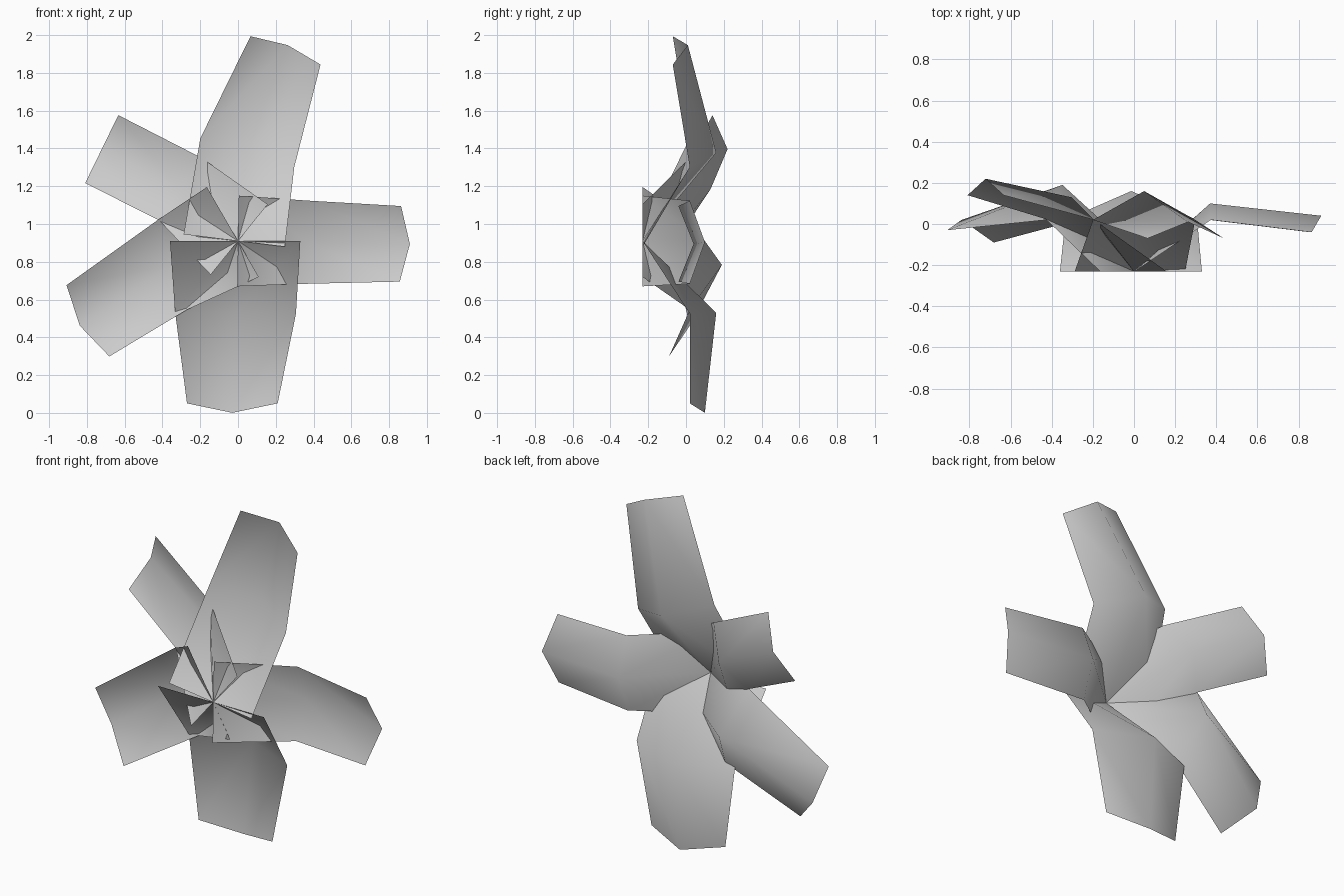
import bpy
from math import radians
from mathutils import Matrix, Vector

cube = bpy.data.objects.get("Cube")
if cube:
    bpy.data.objects.remove(cube, do_unlink=True)

# One soft grey for the whole flower
grey = bpy.data.materials.new("petal grey")
grey.use_nodes = True
colour = (0.6, 0.6, 0.6, 1)
grey.diffuse_color = colour
grey.node_tree.nodes["Principled BSDF"].inputs["Base Color"].default_value = colour

heart = Vector((0, -0.23, 0.91))
edge_depth = 0.25   # how far the edges of the bend sit behind the heart
channel = 0.08      # how far the midrib sits behind the edges at the tip


def outward(angle):
    """Unit vector in the plane of the flower, counted from the left side upward."""
    return Matrix.Rotation(-radians(angle), 3, "Y") @ Vector((1, 0, 0))


def cross_row(centre, facing, halves, depth, trough, bulge, tilt=0):
    """Edge, midrib and edge points of one row; the midrib lies further back."""
    side = outward(facing + 90)
    back = Vector((0, 1, 0))
    middle = heart + centre + back * depth
    return [middle + side * halves[0] - back * tilt,
            middle + outward(facing) * bulge + back * trough,
            middle - side * halves[1] + back * tilt]


def petal(name, heading, root, bend, tip, bend_reach, tip_reach, dip, tip_depth,
          drift=0, turns=(0, 0, 0), bulge=0.05, tilt=0):
    """Folded sheet with a root row through the heart, a bend row and a tip row."""
    root_turn, bend_turn, tip_turn = (heading + turn for turn in turns)
    rows = [
        cross_row(Vector(), root_turn, root, 0, 0, 0),
        cross_row(outward(heading + drift) * bend_reach, bend_turn,
                  (bend, bend), edge_depth, dip, 0),
        cross_row(outward(heading) * tip_reach, tip_turn,
                  (tip, tip), tip_depth, channel, bulge, tilt),
    ]
    verts = [point for row in rows for point in row]
    faces = [(start, start + 1, start + 4, start + 3) for start in (0, 1, 3, 4)]
    mesh = bpy.data.meshes.new(name)
    mesh.from_pydata(verts, [], faces)
    mesh.materials.append(grey)
    mesh.shade_smooth()
    bpy.context.collection.objects.link(bpy.data.objects.new(name, mesh))


# The five petals, counter-clockwise from the left side
petal("left_petal", heading=-1, root=(0.24, 0.24), bend=0.22, tip=0.2,
      bend_reach=0.37, tip_reach=0.86, dip=0.08, tip_depth=0.19)

petal("top_petal", heading=76, root=(0.29, 0.25), bend=0.26, tip=0.2,
      bend_reach=0.47, tip_reach=1.04, dip=0.14, tip_depth=0.16,
      drift=8, turns=(7, -3, -8), bulge=0.03)

petal("upper_right_petal", heading=146, root=(0.23, 0.25), bend=0.2, tip=0.2,
      bend_reach=0.41, tip_reach=0.87, dip=0.11, tip_depth=0.37,
      drift=-8, turns=(-5, 0, 8), bulge=0)

petal("lower_right_petal", heading=208, root=(0.22, 0.33), bend=0.25, tip=0.22,
      bend_reach=0.37, tip_reach=0.9, dip=0.17, tip_depth=0.17,
      drift=-8, turns=(2, -10, 3), tilt=0.03)

petal("bottom_petal", heading=268, root=(0.33, 0.36), bend=0.32, tip=0.24,
      bend_reach=0.38, tip_reach=0.86, dip=0.14, tip_depth=0.25,
      turns=(2, 1, 2))
